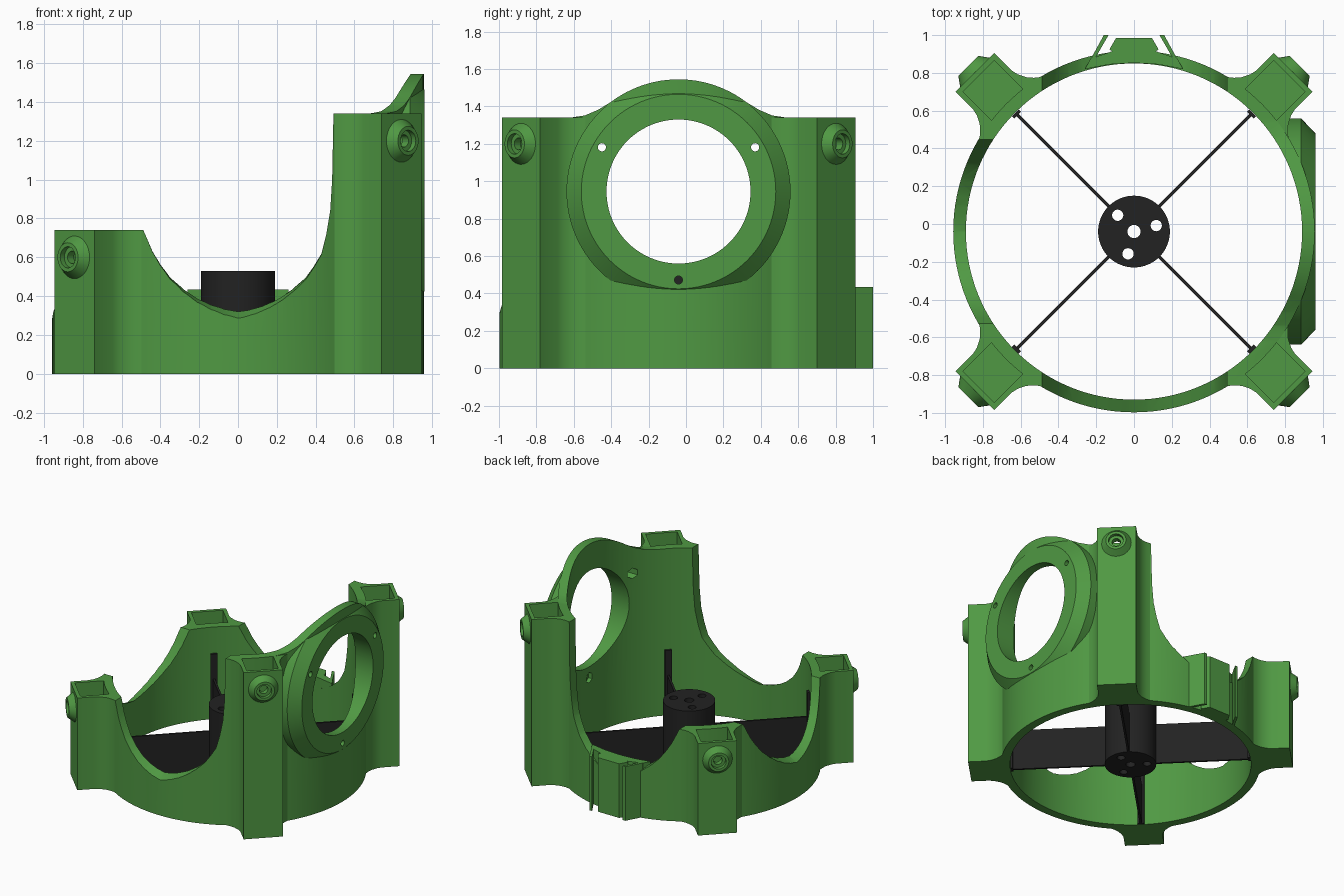
import bpy, bmesh, math
from mathutils import Vector, Matrix

if "Cube" in bpy.data.objects:
    bpy.data.objects.remove(bpy.data.objects["Cube"])

CY = -0.04                      # ring axis offset in y
R_IN, R_OUT = 0.89, 0.957       # wall radii
PZ = 0.945                      # porthole centre height


def material(name, rgb):
    m = bpy.data.materials.new(name)
    m.diffuse_color = (*rgb, 1)
    m.use_nodes = True
    m.node_tree.nodes["Principled BSDF"].inputs["Base Color"].default_value = m.diffuse_color
    return m


GREEN = material("leaf green", (0.080, 0.318, 0.056))
BLACK = material("soft black", (0.016, 0.016, 0.016))


def finish(name, bm, mat=GREEN):
    bmesh.ops.recalc_face_normals(bm, faces=bm.faces)
    if bm.calc_volume(signed=True) < 0:
        bmesh.ops.reverse_faces(bm, faces=bm.faces)
    me = bpy.data.meshes.new(name)
    bm.to_mesh(me)
    bm.free()
    me.materials.append(mat)
    ob = bpy.data.objects.new(name, me)
    bpy.context.collection.objects.link(ob)
    return ob


def loft(name, loops, mat=GREEN):
    """Closed solid through matching loops of points."""
    bm = bmesh.new()
    rings = [[bm.verts.new(p) for p in lp] for lp in loops]
    for a, b in zip(rings, rings[1:]):
        for i in range(len(a)):
            j = (i + 1) % len(a)
            bm.faces.new((a[i], a[j], b[j], b[i]))
    bm.faces.new(rings[0])
    bm.faces.new(rings[-1])
    return finish(name, bm, mat)


def rod(name, a, b, r1, r2=None, seg=32, mat=GREEN):
    """Cylinder or cone from point a to point b."""
    a, b = Vector(a), Vector(b)
    d = b - a
    bm = bmesh.new()
    m = Matrix.Translation((a + b) / 2) @ d.to_track_quat('Z', 'Y').to_matrix().to_4x4()
    bmesh.ops.create_cone(bm, cap_ends=True, segments=seg, radius1=r1,
                          radius2=r1 if r2 is None else r2, depth=d.length, matrix=m)
    return finish(name, bm, mat)


def box(name, centre, size, angle=0, mat=GREEN):
    bm = bmesh.new()
    m = Matrix.Translation(centre) @ Matrix.Rotation(angle, 4, 'Z') @ Matrix.Diagonal((*size, 1))
    bmesh.ops.create_cube(bm, size=1, matrix=m)
    return finish(name, bm, mat)


def prism(name, pts, lo, hi):
    return loft(name, [[(x, y, z) for x, y in pts] for z in (lo, hi)])


def boolean(target, tools, op):
    for t in tools:
        mod = target.modifiers.new("cut", 'BOOLEAN')
        mod.operation, mod.solver, mod.object = op, 'MANIFOLD', t
        bpy.context.view_layer.objects.active = target
        bpy.ops.object.modifier_apply(modifier=mod.name)
        bpy.data.objects.remove(t, do_unlink=True)


def scoop(profile, angle):
    """Cutter for a wall opening whose rim slopes down to the outside."""
    cols = []
    for s, z in profile:
        di, do = math.sqrt(0.86 ** 2 - s * s), math.sqrt(1.0 - s * s)
        drop = 0.07 * max(0, 1 - abs(s) / 0.47)
        cols.append([(s, -di, z), (s, -di, 2), (s, -do, 2), (s, -do, z - drop)])
    ob = loft("scoop_cutter", cols)
    ob.data.transform(Matrix.Rotation(angle, 4, 'Z'))
    return ob


def bore(r=R_IN):
    return rod("bore", (0, 0, -0.1), (0, 0, 2), r, seg=128)


def porthole_cutters():
    """Main opening plus three small holes with nut pockets."""
    out = [rod("porthole", (0.3, 0, PZ), (1.2, 0, PZ), 0.385, seg=96)]
    for a in (30, 150, 270):
        y, z = 0.473 * math.cos(math.radians(a)), PZ + 0.473 * math.sin(math.radians(a))
        out += [rod("rim_hole", (0.5, y, z), (1.2, y, z), 0.022, seg=16),
                rod("nut_pocket", (0.5, y, z), (0.92, y, z), 0.042, seg=6)]
    return out


# Ring wall: low on the left, high on the right with a round-topped porthole wall
low = [(0, 0.335), (0.07, 0.345), (0.14, 0.365), (0.21, 0.395), (0.28, 0.44),
       (0.35, 0.5), (0.40, 0.565), (0.44, 0.63), (0.49, 0.745)]
high = low[:6] + [(0.39, 0.555), (0.43, 0.62), (0.455, 0.72), (0.475, 0.84), (0.485, 1.0), (0.492, 1.35)]
left_half = [(-s, z) for s, z in reversed(low[1:])]
front = left_half + high
back = [(-s, z) for s, z in reversed(front)]

angles = [math.radians(-37 + 74 * i / 24) for i in range(25)]
arc = [(0.6 * math.sin(t), PZ + 0.6 * math.cos(t)) for t in angles]
top = ([(-1.3, 1.34), (-0.58, 1.34), (-0.5, 1.352), (-0.43, 1.382)] + arc
       + [(0.43, 1.382), (0.5, 1.352), (0.58, 1.34), (1.3, 1.34)])
top_cutter = loft("top_cutter", [[(-0.02, y, z), (1.3, y, z), (1.3, y, 2), (-0.02, y, 2)] for y, z in top])
body = rod("ring_body", (0, 0, 0), (0, 0, 1.6), R_OUT, seg=128)
boolean(body, [bore(), top_cutter, box("left_cutter", (-0.65, 0, 1.37), (1.3, 2.6, 1.26)),
               scoop(front, 0), scoop(back, math.pi), scoop(left_half + low, -math.pi / 2)]
        + porthole_cutters(), 'DIFFERENCE')

# Porthole collar with bevelled rim
collar = loft("porthole_collar", [
    [(x, r * math.cos(k * math.tau / 96), PZ + r * math.sin(k * math.tau / 96)) for k in range(96)]
    for x, r in ((0.62, 0.599), (0.885, 0.599), (0.96, 0.52))])
boolean(collar, [bore(0.892)] + porthole_cutters(), 'DIFFERENCE')

# Corner posts with fillet gussets, screw bosses, top pockets and screw holes
objects = [body, collar]
C = 0.74
gusset = [(0.493, 0.818), (0.53, 0.814), (0.57, 0.817), (0.615, 0.832), (0.66, 0.86),
          (0.72, 0.76), (0.64, 0.66), (0.60, 0.69), (0.493, 0.765)]
for sx in (-1, 1):
    for sy in (-1, 1):
        h = 1.34 if sx > 0 else 0.74
        d = Vector((sx, sy, 0)).normalized()
        z = Vector((0, 0, h - 0.14))
        post = box(f"corner_post_{'right' if sx > 0 else 'left'}_{'back' if sy > 0 else 'front'}",
                   (sx * C, sy * C, h / 2), (0.29, 0.29, h), math.pi / 4)
        parts = [rod("screw_boss", d * 1.15 + z, d * 1.24 + z, 0.14, 0.075)]
        for swap in (False, True):
            pts = [(sx * (q if swap else p), sy * (p if swap else q)) for p, q in gusset]
            parts.append(prism("gusset", pts, 0, h))
        boolean(post, parts, 'UNION')
        boolean(post, [box("pocket", (sx * C, sy * C, h), (0.233, 0.233, 0.6), math.pi / 4),
                       rod("screw_hole", d * 1.05 + z, d * 1.3 + z, 0.032, seg=20),
                       rod("countersink", d * 1.21 + z, d * 1.3 + z, 0.055, seg=24)], 'DIFFERENCE')
        objects.append(post)

# Cable clip on the back wall
clip = prism("cable_clip", [(-0.26, 0.86), (-0.23, 0.915), (-0.1, 0.96), (0.1, 0.96), (0.23, 0.915),
                            (0.26, 0.86), (0.13, 0.885), (0, 0.893), (-0.13, 0.885)], 0, 0.435)
extras = [prism("clip_block", [(-0.085, 0.93), (-0.13, 0.965), (-0.095, 1.025),
                               (0.095, 1.025), (0.13, 0.965), (0.085, 0.93)], 0, 0.435)]
for s in (-1, 1):
    extras.append(prism("clip_finger", [(s * 0.255, 0.865), (s * 0.23, 0.875),
                                        (s * 0.135, 1.04), (s * 0.16, 1.04)], 0, 0.435))
boolean(clip, extras, 'UNION')
objects.append(clip)

# Motor hub with through holes
hub = rod("motor_hub", (0, 0, 0), (0, 0, 0.53), 0.19, seg=64, mat=BLACK)
holes = [rod("hub_bore", (0, 0, -0.1), (0, 0, 1), 0.035, seg=24, mat=BLACK)]
for a in (15, 135, 255):
    x, y = 0.122 * math.cos(math.radians(a)), 0.122 * math.sin(math.radians(a))
    holes.append(rod("hub_hole", (x, y, -0.1), (x, y, 1), 0.03, seg=20, mat=BLACK))
boolean(hub, holes, 'DIFFERENCE')
objects.append(hub)

# Four thin vanes with wall tabs
for i in range(4):
    a = math.pi / 4 + i * math.pi / 2
    d = Vector((math.cos(a), math.sin(a), 0))
    objects += [box(f"vane_{i}", d * 0.53 + Vector((0, 0, 0.165)), (0.71, 0.016, 0.33), a, BLACK),
                box(f"vane_tab_{i}", d * 0.88 + Vector((0, 0, 0.265)), (0.018, 0.05, 0.53), a, BLACK)]

# Shift onto the centre line and shade
for ob in objects:
    ob.data.transform(Matrix.Translation((0, CY, 0)))
    bpy.ops.object.select_all(action='DESELECT')
    ob.select_set(True)
    bpy.context.view_layer.objects.active = ob
    bpy.ops.object.shade_smooth_by_angle(angle=math.radians(30))
